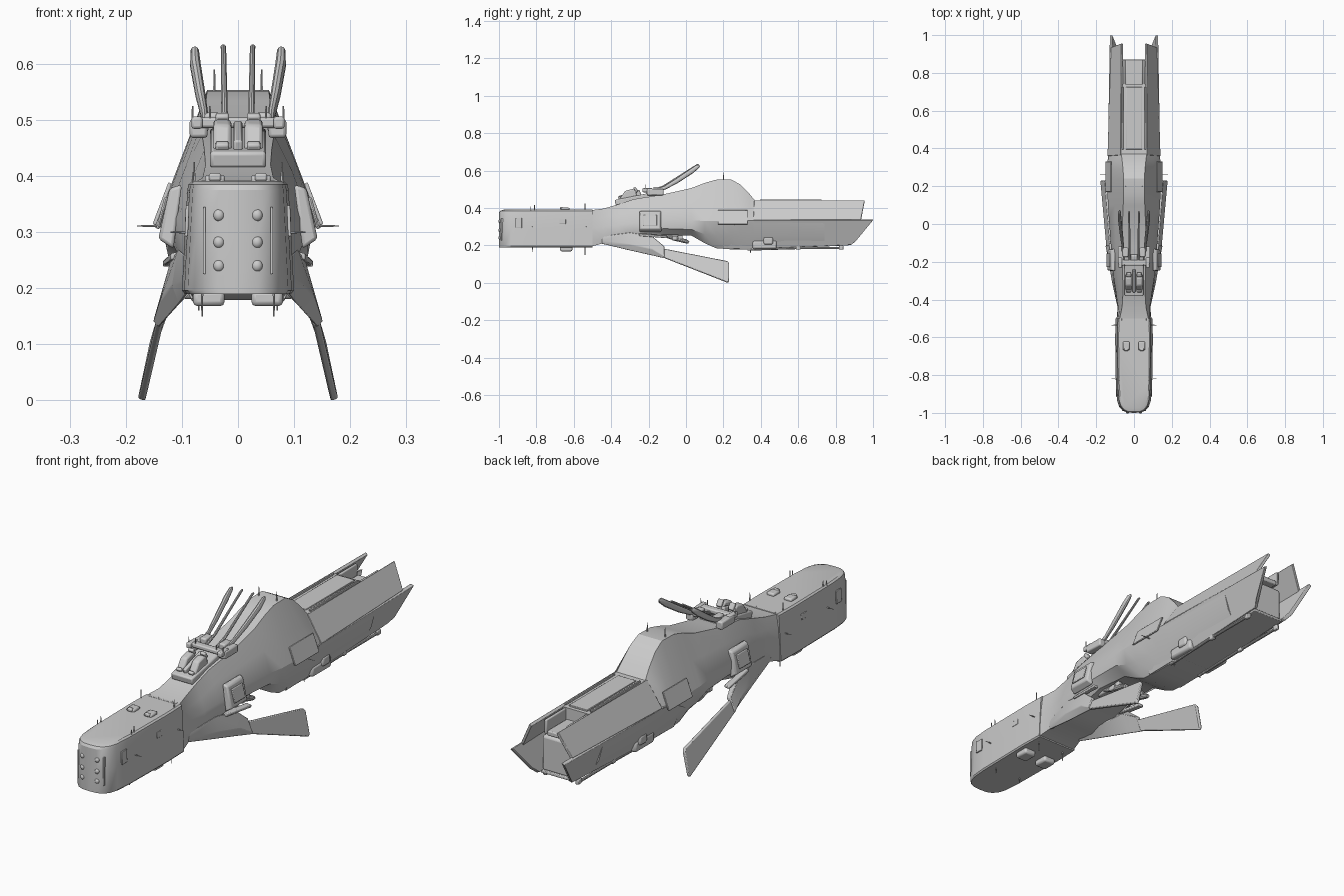
import bpy, bmesh, math
from mathutils import Vector, Matrix


def finish(name, bm, mirror=False, bevel=0):
    bmesh.ops.recalc_face_normals(bm, faces=bm.faces[:])
    me = bpy.data.meshes.new(name)
    bm.to_mesh(me)
    bm.free()
    ob = bpy.data.objects.new(name, me)
    bpy.context.collection.objects.link(ob)
    if bevel:
        b = ob.modifiers.new("bevel", "BEVEL")
        b.width, b.segments, b.limit_method = bevel, 2, "ANGLE"
    if mirror:
        m = ob.modifiers.new("mirror", "MIRROR")
        m.use_mirror_merge = False
    return ob


def loft(name, rings, mirror=False, bevel=0):
    """Skin closed rings of 3D points and cap both ends."""
    bm = bmesh.new()
    vs = [[bm.verts.new(p) for p in r] for r in rings]
    n = len(rings[0])
    for a, b in zip(vs, vs[1:]):
        for i in range(n):
            j = (i + 1) % n
            bm.faces.new((a[i], a[j], b[j], b[i]))
    bm.faces.new(vs[0])
    bm.faces.new(vs[-1])
    return finish(name, bm, mirror, bevel)


def plate(name, pts, offset, bevel=0.003):
    o = Vector(offset)
    return loft(name, [pts, [Vector(p) + o for p in pts]], True, bevel)


def box(name, c, s, mirror=False, bevel=0.004, rx=0, ry=0):
    bm = bmesh.new()
    m = (Matrix.Translation(c) @ Matrix.Rotation(rx, 4, "X")
         @ Matrix.Rotation(ry, 4, "Y") @ Matrix.Diagonal((*s, 1)))
    bmesh.ops.create_cube(bm, size=1, matrix=m)
    return finish(name, bm, mirror, bevel)


def tube(name, pts, radii, flat=1, mirror=True, n=10):
    """Round bar through points; flat scales its thickness across x."""
    pts = [Vector(p) for p in pts]
    rings = []
    for i, p in enumerate(pts):
        t = (pts[min(i + 1, len(pts) - 1)] - pts[max(i - 1, 0)]).normalized()
        u = t.cross(Vector((1, 0, 0)))
        u = u.normalized() if u.length > 0.1 else Vector((0, 0, 1))
        v = t.cross(u)
        rings.append([p + radii[i] * (u * math.cos(a) + v * flat * math.sin(a))
                      for a in (k * math.tau / n for k in range(n))])
    return loft(name, rings, mirror)


# Nose block: rounded plan outline, tapering upward
plan = [(0.0, -1.0), (.035, -.998), (.058, -.988), (.076, -.968), (.087, -.935),
        (.093, -.87), (.097, -.6), (.094, -.5)]
plan += [(-x, y) for x, y in plan[:0:-1]]
levels = [(.19, .98, 1), (.196, 1.03, 1), (.29, .98, 1), (.375, .93, 1), (.385, .91, .994), (.391, .84, .975)]
loft("nose_block", [[(x * sx, y * sy if y < -.8 else y, z) for x, y in plan] for z, sx, sy in levels])

# Main hull: half sections from roof edge to keel edge
sections = [
    (-.51, (.078, .388), (.085, .34), (.089, .29), (.093, .24), (.093, .193)),
    (-.44, (.063, .397), (.075, .35), (.084, .30), (.086, .25), (.080, .212)),
    (-.36, (.058, .420), (.078, .36), (.096, .31), (.096, .25), (.080, .205)),
    (-.28, (.060, .447), (.084, .39), (.108, .32), (.108, .26), (.085, .215)),
    (-.12, (.064, .473), (.096, .41), (.122, .34), (.120, .29), (.085, .257)),
    (.03, (.060, .507), (.100, .42), (.133, .335), (.125, .285), (.075, .252)),
    (.10, (.057, .534), (.100, .43), (.138, .33), (.125, .26), (.080, .212)),
    (.16, (.055, .551), (.102, .43), (.140, .33), (.122, .25), (.080, .185)),
    (.24, (.055, .553), (.102, .43), (.140, .33), (.115, .25), (.080, .179)),
    (.29, (.058, .526), (.102, .42), (.140, .33), (.113, .25), (.080, .179)),
    (.34, (.063, .475), (.102, .41), (.139, .33), (.112, .25), (.080, .179)),
    (.37, (.068, .438), (.098, .39), (.137, .33), (.112, .25), (.080, .180)),
    (.74, (.062, .434), (.092, .39), (.130, .33), (.108, .25), (.076, .197))]
loft("main_hull", [[(x, s[0], z) for x, z in s[1:]] + [(-x, s[0], z) for x, z in reversed(s[1:])]
                   for s in sections])

# Tail: four long blades around a shorter core
plate("upper_tail_blade", [(.072, .365, .441), (.068, .955, .441), (.122, .935, .338), (.141, .36, .336)],
      (-.010, 0, -.008), .002)
plate("lower_tail_blade", [(.142, .20, .334), (.128, 1.0, .334), (.10, .91, .225), (.082, .885, .203),
                           (.082, .45, .184), (.084, .20, .180)], (-.014, 0, .006), .002)
box("tail_core", (0, .79, .28), (.15, .14, .15), bevel=.01)
box("tail_deck", (0, .80, .375), (.09, .14, .02))
box("tail_deck_rail", (.052, .80, .40), (.012, .14, .06), True)
box("roof_rail", (.060, .56, .440), (.008, .33, .010), True, .002)
box("roof_panel", (0, .56, .437), (.085, .33, .008), bevel=.002)
box("lower_tail_floor", (0, .63, .196), (.15, .48, .012), bevel=.003, rx=.04)

# Keel rails and pods under the tail
tube("keel_rail", [(.075, .33, .178), (.078, .60, .186), (.078, .84, .186)], [.006] * 3)
for y in (.36, .60, .83):
    box("keel_rail_bracket", (.076, y, .188), (.016, .025, .022), True)
box("keel_pod", (.085, .42, .203), (.035, .13, .045), True, .01)
box("keel_pod_cap", (.095, .44, .225), (.03, .05, .04), True, .008)

# Fin pylons and down-swept fins
loft("fin_pylon", [
    [(.050, -.45, .222), (.083, -.45, .25), (.085, -.45, .225), (.080, -.45, .208)],
    [(.060, -.30, .215), (.107, -.30, .27), (.118, -.30, .205), (.105, -.30, .172)],
    [(.085, -.18, .225), (.120, -.18, .25), (.138, -.18, .18), (.128, -.18, .145)],
    [(.110, -.115, .190), (.128, -.115, .195), (.152, -.115, .14), (.140, -.115, .130)]], True, .003)
plate("down_fin", [(.128, -.12, .184), (.148, -.12, .137), (.177, .205, .010), (.178, .224, .002),
                   (.178, .230, .012), (.158, .231, .105), (.153, .222, .117)], (-.013, 0, -.004), .004)

# Flank boxes and panels
loft("flank_box", [
    [(.100, -.25, .385), (.100, -.13, .385), (.115, -.13, .27), (.115, -.25, .27)],
    [(.122, -.245, .378), (.122, -.138, .378), (.142, -.138, .288), (.142, -.245, .288)]], True, .006)
plate("flank_box_inset", [(.125, -.228, .362), (.125, -.155, .362), (.140, -.155, .305), (.140, -.228, .305)],
      (.006, 0, .001), .003)
plate("flank_ledge", [(.100, -.25, .255), (.120, -.25, .25), (.134, -.10, .238), (.110, -.10, .24)],
      (0, 0, .012))
plate("flank_panel", [(.118, .17, .386), (.118, .33, .386), (.146, .33, .312), (.146, .17, .312)],
      (.006, 0, .003), .002)
tube("flank_antenna", [(.13, .26, .311), (.180, .26, .311)], [.003, .001], n=6)

# Dorsal grappler: twin housings, cross bar and four booms
loft("dorsal_housing", [
    [(x, -.375, .405), (x, -.35, .455), (x, -.325, .492), (x, -.285, .502), (x, -.265, .49), (x, -.26, .43)]
    for x in (.012, .044)], True, .007)
for k in range(4):
    y = -.35 + k * .027
    box("housing_rib", (.028, y, .447 + k * .017), (.024, .014, .03), True, .004, rx=.6)
box("dorsal_base", (0, -.27, .45), (.10, .22, .03), bevel=.006, rx=.2)
box("dorsal_spine", (0, -.30, .462), (.016, .12, .04), rx=.3)
box("cross_bar", (0, -.205, .495), (.15, .03, .018), bevel=.005)
box("cross_bar_end", (.073, -.205, .495), (.020, .055, .022), True, .005)
box("boom_block", (.045, -.15, .500), (.030, .05, .026), True, .006)
box("boom_mount", (.070, -.165, .485), (.032, .09, .034), True, .006)
for x in (.050, .081):
    tube("grappler_pin", [(x, -.215, .49), (x, -.215, .525)], [.0025, .0015], n=6)
tube("inner_boom", [(.022, -.20, .485), (.024, -.12, .515), (.026, .06, .63), (.026, .068, .632)],
     [.006, .006, .005, .003])
tube("outer_boom", [(.058, -.18, .485), (.060, -.11, .51), (.067, -.05, .545), (.076, .03, .598),
                    (.077, .062, .622), (.076, .072, .627)], [.008, .010, .013, .014, .011, .004], .7)

# Ventral claw cluster in the belly gap
box("claw_base", (0, -.10, .258), (.13, .12, .03), bevel=.006)
box("claw_bar", (0, -.06, .238), (.15, .03, .022))
for x in (.025, .06):
    tube("claw_arm", [(x, -.12, .255), (x, -.06, .236), (x + .004, .0, .222), (x + .004, .015, .216)],
         [.008, .011, .011, .007])
    box("claw_joint", (x, -.03, .240), (.022, .025, .03), True)

# Nose lamps, front frame and hatches
for z in (.24, .282, .33):
    bm = bmesh.new()
    bmesh.ops.create_uvsphere(bm, u_segments=14, v_segments=8, radius=1,
                              matrix=Matrix.Translation((.034, -.994, z)) @ Matrix.Diagonal((.010, .009, .011, 1)))
    finish("nose_lamp", bm, True)
box("nose_frame", (.060, -.984, .285), (.005, .012, .12), True, .001)
for y, z, h in ((-.895, .32, .055), (-.66, .327, .025)):
    box("nose_side_hatch", (.091, y, z), (.006, .035, h), True, .002, ry=-.04)
box("nose_top_pod", (.041, -.645, .393), (.036, .045, .018), True, .006)
box("nose_top_pod_lid", (.041, -.665, .398), (.022, .015, .014), True, .004)
box("nose_belly_pod", (.052, -.64, .182), (.056, .065, .028), True, .008)
box("nose_collar", (0, -.505, .389), (.13, .012, .006), bevel=.001)

# Antennas
for x, y, z, h in ((.08, -.83, .385, .022), (.078, -.81, .385, .03), (.078, -.54, .385, .04),
                   (.042, .20, .55, .04)):
    tube("mast", [(x, y, z), (x, y, z + h)], [.0028, .0014], n=6)
for x, y, z, h in ((.064, -.82, .195, .03), (.064, -.54, .195, .045), (.07, .345, .185, .025)):
    tube("belly_mast", [(x, y, z), (x, y, z - h)], [.0028, .0014], n=6)
for y in (-.82, -.535):
    tube("side_whisker", [(.085, y, .30), (.120, y, .30)], [.0028, .0014], n=6)

# Smooth curved surfaces, keep hard edges
for ob in bpy.data.objects:
    ob.select_set(True)
    bpy.context.view_layer.objects.active = ob
bpy.ops.object.shade_smooth_by_angle(angle=math.radians(28))
